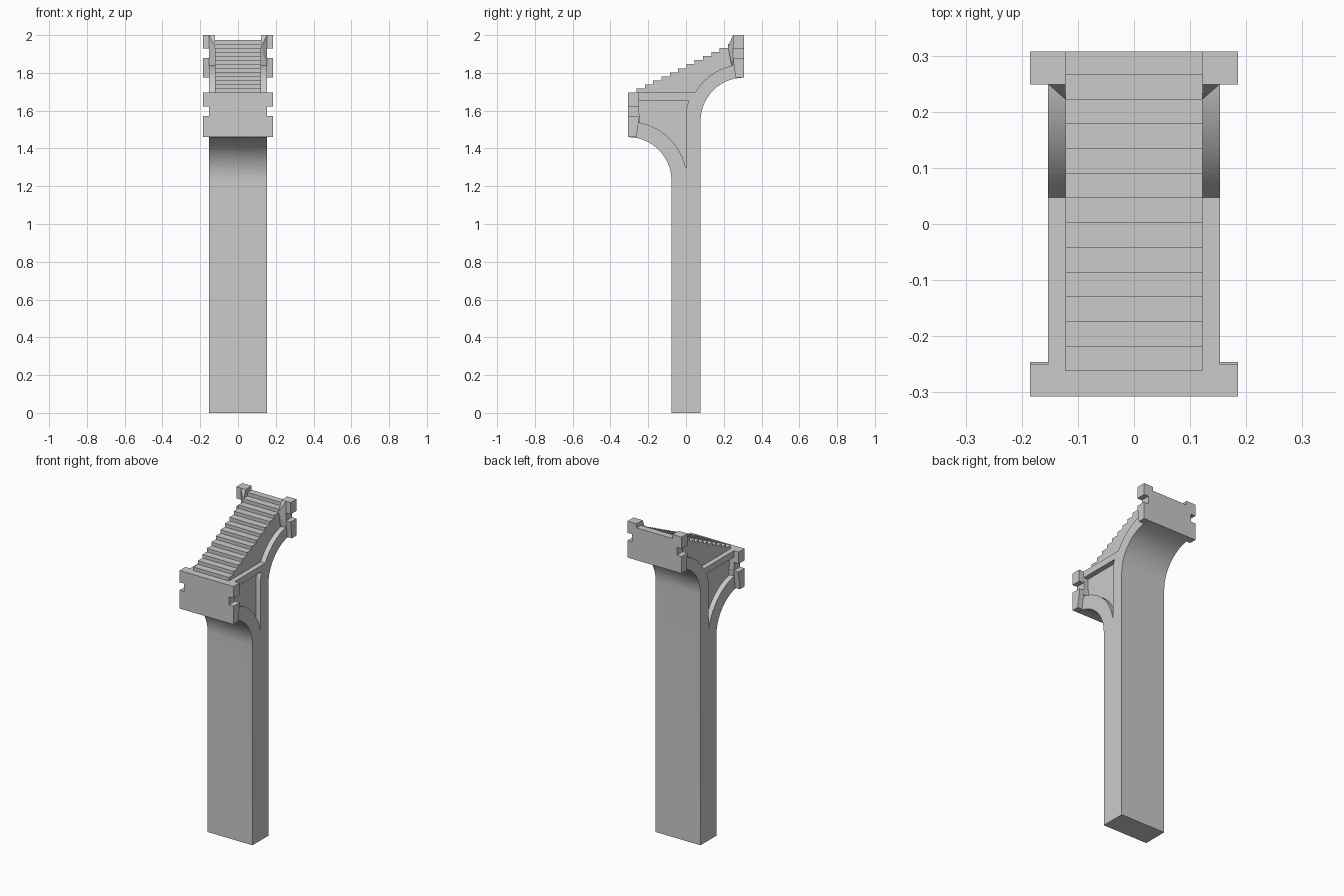
import bpy, bmesh, math

if "Cube" in bpy.data.objects:
    bpy.data.objects.remove(bpy.data.objects["Cube"])

E = 0.307            # half length of the stair head (y)
C = 0.077            # half depth of the column (y)
CORE, BODY, EAR = 0.122, 0.153, 0.185   # half widths (x)
ZF, ZB = 1.23, 1.545  # heights of the front and back flare centres
R = E - C


def arc(cy, cz, r, y0, y1, n=14):
    """Points on the upper half of a circle, from y0 to y1."""
    a0, a1 = (math.acos(max(-1, min(1, (y - cy) / r))) for y in (y0, y1))
    return [(cy + r * math.cos(a0 + (a1 - a0) * i / n),
             cz + r * math.sin(a0 + (a1 - a0) * i / n)) for i in range(n + 1)]


def to_object(name, bm):
    bmesh.ops.recalc_face_normals(bm, faces=bm.faces)
    me = bpy.data.meshes.new(name)
    bm.to_mesh(me)
    bm.free()
    ob = bpy.data.objects.new(name, me)
    bpy.context.scene.collection.objects.link(ob)
    return ob


def prism(name, pts, x0, x1):
    """Extrude a (y, z) side profile between two x positions."""
    bm = bmesh.new()
    face = bm.faces.new([bm.verts.new((x0, y, z)) for y, z in pts])
    ext = bmesh.ops.extrude_face_region(bm, geom=[face])
    moved = [v for v in ext["geom"] if isinstance(v, bmesh.types.BMVert)]
    bmesh.ops.translate(bm, verts=moved, vec=(x1 - x0, 0, 0))
    return to_object(name, bm)


def hull(name, coords):
    bm = bmesh.new()
    for c in coords:
        bm.verts.new(c)
    bmesh.ops.convex_hull(bm, input=bm.verts)
    return to_object(name, bm)


# Shared lower outline: front flare, column, back flare
outline = (arc(-E, ZF, R, -E, -C) + [(-C, 0), (C, 0)] + arc(E, ZB, R, C, E))

# Core with the flight of steps
steps = []
run, rise = 0.044, 0.28 / 13
for i in range(13):
    y, z = 0.266 - i * run, 1.975 - i * rise
    steps += [(y, z), (y, z - rise)]
core = prism("stair_core", outline + [(E, 1.975)] + steps + [(-E, 1.695)], -CORE, CORE)

# Wider rim with the recessed panel left open
top_y = E - math.sqrt(0.30 ** 2 - (1.695 - ZB) ** 2)
rim_top = arc(E, ZB, 0.30, E, top_y)
recess = ([(-0.27, 1.695), (-0.27, 1.655), (0.015, 1.655), (0.006, 1.63), (0.0, 1.60)]
          + arc(-E, ZF, 0.313, 0.0, -E))
rim = prism("side_rim", outline + rim_top + recess, -BODY, BODY)

parts = [rim]

# Front end block with side notches
parts.append(prism("front_block_lower", [(-E, 1.46), (-0.263, 1.46), (-0.246, 1.573),
                                         (-E, 1.573)], -EAR, EAR))
parts.append(prism("front_block_middle", [(-E, 1.54), (-0.246, 1.54), (-0.25, 1.65),
                                          (-E, 1.65)], -BODY, BODY))
parts.append(prism("front_block_upper", [(-E, 1.622), (-0.25, 1.622), (-0.25, 1.695),
                                         (-E, 1.695)], -EAR, EAR))

# Back end block with side notches
parts.append(prism("back_block_lower", [(E, ZB + R), (0.262, ZB + R), (0.249, 1.88),
                                        (E, 1.88)], -EAR, EAR))
parts.append(prism("back_block_middle", [(E, 1.84), (0.249, 1.84), (0.249, 1.95),
                                         (E, 1.95)], -BODY, BODY))

# Upper back posts and the wedges in front of them
for side, s in (("left", -1), ("right", 1)):
    parts.append(prism(f"back_post_{side}", [(E, 1.928), (0.249, 1.928), (0.249, 2.0),
                                             (E, 2.0)], s * CORE, s * EAR))
    parts.append(hull(f"post_wedge_{side}", [
        (s * CORE, 0.222, 1.938), (s * CORE, 0.26, 2.0), (s * BODY, 0.249, 2.0),
        (s * CORE, 0.249, 2.0), (s * BODY, 0.26, 2.0), (s * BODY, 0.249, 1.835),
        (s * BODY, 0.26, 1.835), (s * CORE, 0.249, 1.80), (s * CORE, 0.26, 1.80)]))

# Fuse the parts into one clean shell
for p in parts:
    m = core.modifiers.new("join_" + p.name, 'BOOLEAN')
    m.operation, m.solver, m.object = 'UNION', 'EXACT', p
dg = bpy.context.evaluated_depsgraph_get()
mesh = bpy.data.meshes.new_from_object(core.evaluated_get(dg))
core.modifiers.clear()
core.data = mesh
core.name = "stair_support"
for p in parts:
    bpy.data.objects.remove(p)

bpy.context.view_layer.objects.active = core
core.select_set(True)
bpy.ops.object.shade_smooth_by_angle(angle=math.radians(25))
